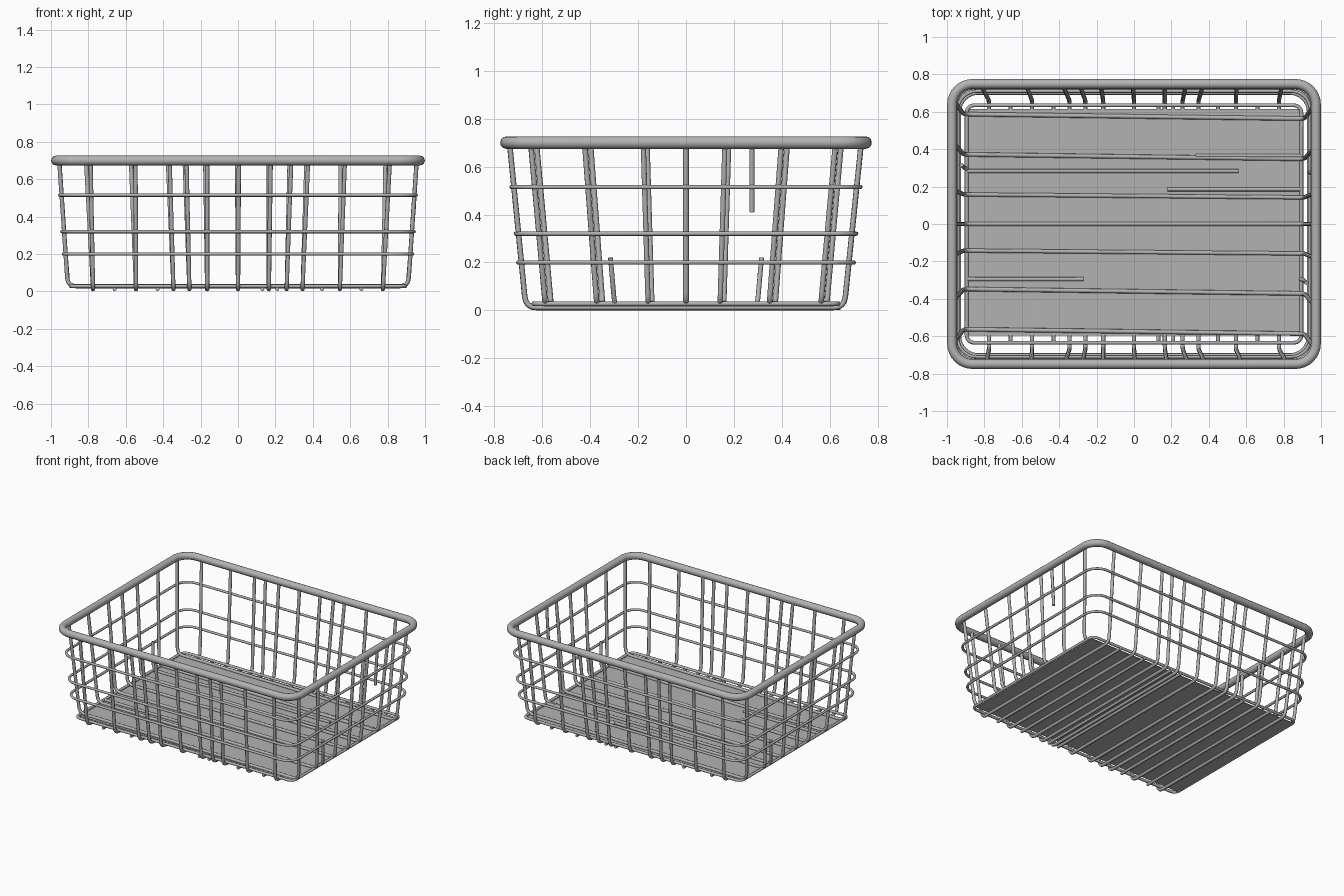
import bpy
import math
from mathutils import Vector

if "Cube" in bpy.data.objects:
    bpy.data.objects.remove(bpy.data.objects["Cube"], do_unlink=True)

steel = bpy.data.materials.new("grey_steel")
steel.use_nodes = True
GREY = (0.45, 0.45, 0.45, 1)
steel.diffuse_color = GREY
steel.node_tree.nodes["Principled BSDF"].inputs["Base Color"].default_value = GREY


def wire(name, paths, radius, closed=False, sides=2):
    """Round wires swept along one or more point paths, as a single smooth mesh."""
    curve = bpy.data.curves.new(name, "CURVE")
    curve.dimensions = "3D"
    curve.bevel_depth = radius
    curve.bevel_resolution = sides
    curve.use_fill_caps = True
    for path in paths:
        spline = curve.splines.new("POLY")
        spline.points.add(len(path) - 1)
        for point, co in zip(spline.points, path):
            point.co = (*co, 1)
        spline.use_cyclic_u = closed
    obj = bpy.data.objects.new(name, curve)
    bpy.context.collection.objects.link(obj)
    curve.materials.append(steel)
    bpy.ops.object.select_all(action="DESELECT")
    obj.select_set(True)
    bpy.context.view_layer.objects.active = obj
    bpy.ops.object.convert(target="MESH")
    bpy.ops.object.shade_smooth_by_angle(angle=math.radians(50))
    return bpy.context.object


def rounded_rect(hx, hy, z, r, steps=8):
    points = []
    for quarter, (sx, sy) in enumerate([(1, 1), (-1, 1), (-1, -1), (1, -1)]):
        for i in range(steps + 1):
            a = math.pi / 2 * (quarter + i / steps)
            points.append((sx * (hx - r) + r * math.cos(a),
                           sy * (hy - r) + r * math.sin(a), z))
    return points


def bend(a, corner, b, size=0.045, steps=4):
    """Points rounding the corner between a and b."""
    a, corner, b = Vector(a), Vector(corner), Vector(b)
    p = corner + (a - corner).normalized() * size
    q = corner + (b - corner).normalized() * size
    ts = [i / steps for i in range(steps + 1)]
    return [p * (1 - t) ** 2 + corner * 2 * t * (1 - t) + q * t * t for t in ts]


def cradle(top_a, low_a, low_b, top_b):
    """A wire running down one wall, under the floor and up the other wall."""
    return [top_a, *bend(top_a, low_a, low_b), *bend(low_a, low_b, top_b), top_b]


# Rim and wall hoops
wire("rim", [rounded_rect(0.973, 0.749, 0.70, 0.11)], 0.026, True, 4)
for name, z, hx, hy in [("upper_hoop", 0.515, 0.953, 0.728),
                        ("middle_hoop", 0.32, 0.942, 0.71),
                        ("lower_hoop", 0.20, 0.933, 0.70)]:
    wire(name, [rounded_rect(hx, hy, z, 0.10)], 0.009, True)
wire("floor_frame", [rounded_rect(0.895, 0.635, 0.028, 0.04, 4)], 0.010, True)

# Long wires crossing from front wall to back wall: (top x, floor x)
pairs = [(0, 0), (0.17, 0.165), (0.28, 0.26), (0.37, 0.345), (0.56, 0.545), (0.80, 0.775)]
paths = []
for top, low in pairs:
    for s in ([1, -1] if top else [1]):
        shift = 0.012 if top > 0.5 else 0.005
        paths.append(cradle((s * top + shift, -0.735, 0.69), (s * low, -0.668, 0.012),
                            (s * low, 0.66, 0.012), (s * top - shift, 0.73, 0.69)))
wire("front_to_back_wires", paths, 0.0115)

# Wires crossing from side wall to side wall: (top y, floor y)
paths = []
for top, low, skew in [(0, 0, 0), (0.17, 0.15, 0.008), (0.41, 0.36, 0.012), (0.635, 0.575, 0.012)]:
    for s in ([1, -1] if top else [1]):
        paths.append(cradle((-0.955, s * top + skew, 0.69), (-0.91, s * low + skew, 0.028),
                            (0.91, s * low - skew, 0.028), (0.955, s * top - skew, 0.69)))
wire("side_to_side_wires", paths, 0.0115)

# Straight floor wires that stop at the frame
wire("floor_cross_wires",
     [[(x, -0.645, 0.012), (x, 0.645, 0.012)]
      for x in (-0.66, -0.43, 0.13, 0.21, 0.45, 0.66)], 0.0105)
wire("floor_short_wires",
     [[(a, y, 0.028), (b, y, 0.028)]
      for a, b, y in [(0.33, 0.89, 0.365), (0.18, 0.89, 0.185),
                      (-0.89, 0.56, 0.283), (-0.89, -0.27, -0.295)]], 0.0105)

# Loose wire ends on the side walls
wire("side_stubs",
     [[(0.955, 0.275, 0.69), (0.938, 0.275, 0.41)],
      [(0.89, -0.295, 0.028), (0.908, -0.30, 0.05), (0.922, -0.315, 0.22)],
      [(-0.89, 0.295, 0.028), (-0.908, 0.30, 0.05), (-0.922, 0.315, 0.22)]], 0.0105)

# Floor sheet
bpy.ops.mesh.primitive_cube_add(size=1, location=(0, 0.01, 0.02))
sheet = bpy.context.object
sheet.name = "floor_sheet"
sheet.scale = (1.77, 1.21, 0.006)
bpy.ops.object.transform_apply(location=True, rotation=False, scale=True)
sheet.data.materials.append(steel)
